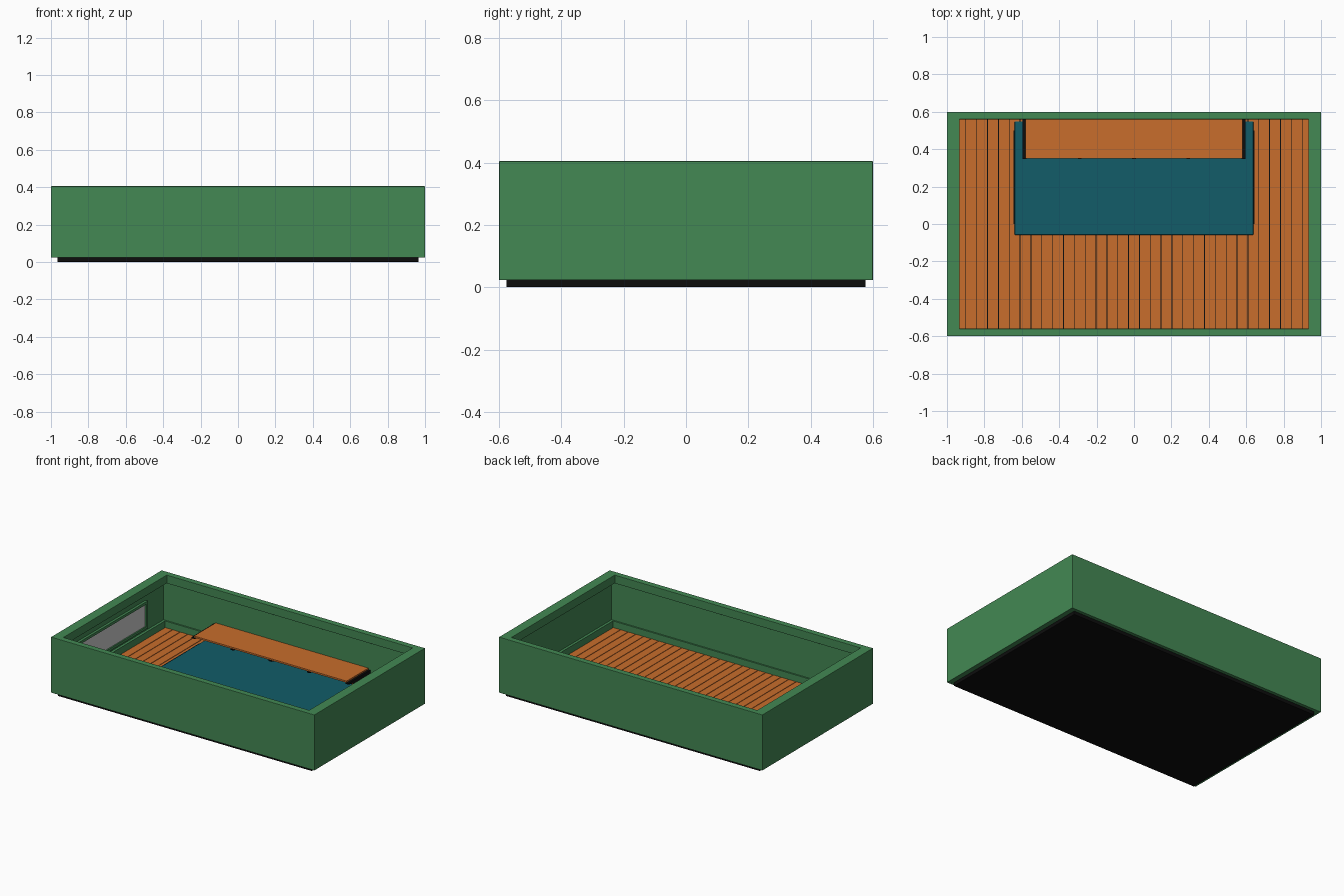
import bpy, bmesh

if "Cube" in bpy.data.objects:
    bpy.data.objects.remove(bpy.data.objects["Cube"])


def mat(name, rgb):
    m = bpy.data.materials.new(name)
    m.diffuse_color = (*rgb, 1)
    m.use_nodes = True
    m.node_tree.nodes["Principled BSDF"].inputs["Base Color"].default_value = m.diffuse_color
    return m


GREEN = mat("green_paint", (0.056, 0.246, 0.087))
ORANGE = mat("orange_wood", (0.578, 0.153, 0.025))
TEAL = mat("teal_cloth", (0.006, 0.107, 0.138))
BLACK = mat("black_base", (0.004, 0.004, 0.004))


def finish(name, bm, m, bevel=0):
    bmesh.ops.recalc_face_normals(bm, faces=bm.faces)
    me = bpy.data.meshes.new(name)
    bm.to_mesh(me)
    bm.free()
    ob = bpy.data.objects.new(name, me)
    bpy.context.collection.objects.link(ob)
    if m:
        me.materials.append(m)
    if bevel:
        b = ob.modifiers.new("bevel", "BEVEL")
        b.width = bevel
        b.segments = 2
    return ob


def box(name, x0, x1, y0, y1, z0, z1, m=None, bevel=0):
    bm = bmesh.new()
    bmesh.ops.create_cube(bm, size=1)
    for v in bm.verts:
        v.co = ((x0 + x1) / 2 + v.co.x * (x1 - x0),
                (y0 + y1) / 2 + v.co.y * (y1 - y0),
                (z0 + z1) / 2 + v.co.z * (z1 - z0))
    return finish(name, bm, m, bevel)


def frame_ring(name, profile, m, bevel=0):
    """Closed (half_x, half_y, z) profile swept around a rectangle."""
    bm = bmesh.new()
    loops = [[bm.verts.new((sx * x, sy * y, z)) for sx, sy in
              ((-1, -1), (1, -1), (1, 1), (-1, 1))] for x, y, z in profile]
    for i, a in enumerate(loops):
        b = loops[(i + 1) % len(loops)]
        for k in range(4):
            j = (k + 1) % 4
            bm.faces.new((a[k], a[j], b[j], b[k]))
    return finish(name, bm, m, bevel)


# Base plate
box("base_plate", -0.965, 0.965, -0.577, 0.577, 0, 0.026, BLACK, 0.004)

# Walls with overhanging cap
frame_ring("walls", [(1, 0.6, 0.023), (1, 0.6, 0.405), (0.933, 0.56, 0.405),
                     (0.933, 0.56, 0.348), (0.975, 0.585, 0.348),
                     (0.975, 0.585, 0.023)], GREEN, 0.002)

# Skirting along the foot of the walls
frame_ring("skirting", [(0.98, 0.588, 0.024), (0.98, 0.588, 0.078),
                        (0.957, 0.575, 0.078), (0.957, 0.575, 0.024)], GREEN)

# Floor planks
COUNT = 33
pitch = 1.914 / COUNT
for i in range(COUNT):
    x = -0.957 + i * pitch
    box(f"floor_plank_{i + 1}", x + 0.002, x + pitch - 0.002,
        -0.575, 0.575, 0.022, 0.033, ORANGE)

# Rug and its underlay
box("rug_underlay", -0.645, 0.645, 0.0, 0.5, 0.032, 0.036, BLACK)
box("rug", -0.638, 0.638, -0.058, 0.548, 0.032, 0.040, TEAL, 0.003)

# Wall shelf on triangular brackets
box("shelf", -0.58, 0.58, 0.35, 0.586, 0.150, 0.162, ORANGE, 0.001)
for i, x in enumerate((-0.585, -0.29, 0, 0.29, 0.585)):
    bm = bmesh.new()
    sides = [[bm.verts.new((x + dx, y, z)) for y, z in
              ((0.347, 0.152), (0.347, 0.143), (0.586, 0.085), (0.586, 0.152))]
             for dx in (-0.01, 0.01)]
    bm.faces.new(sides[0])
    bm.faces.new(sides[1])
    for k in range(4):
        j = (k + 1) % 4
        bm.faces.new((sides[0][k], sides[0][j], sides[1][j], sides[1][k]))
    finish(f"shelf_bracket_{i + 1}", bm, BLACK)

# Wall board and frame on the left wall
box("board", -0.976, -0.967, -0.375, 0.375, 0.115, 0.268)
for n, y0, y1, z0, z1 in (("top", -0.39, 0.39, 0.268, 0.286),
                          ("bottom", -0.39, 0.39, 0.098, 0.115),
                          ("near", -0.39, -0.375, 0.115, 0.268),
                          ("far", 0.375, 0.39, 0.115, 0.268)):
    box("board_frame_" + n, -0.976, -0.958, y0, y1, z0, z1, GREEN)
